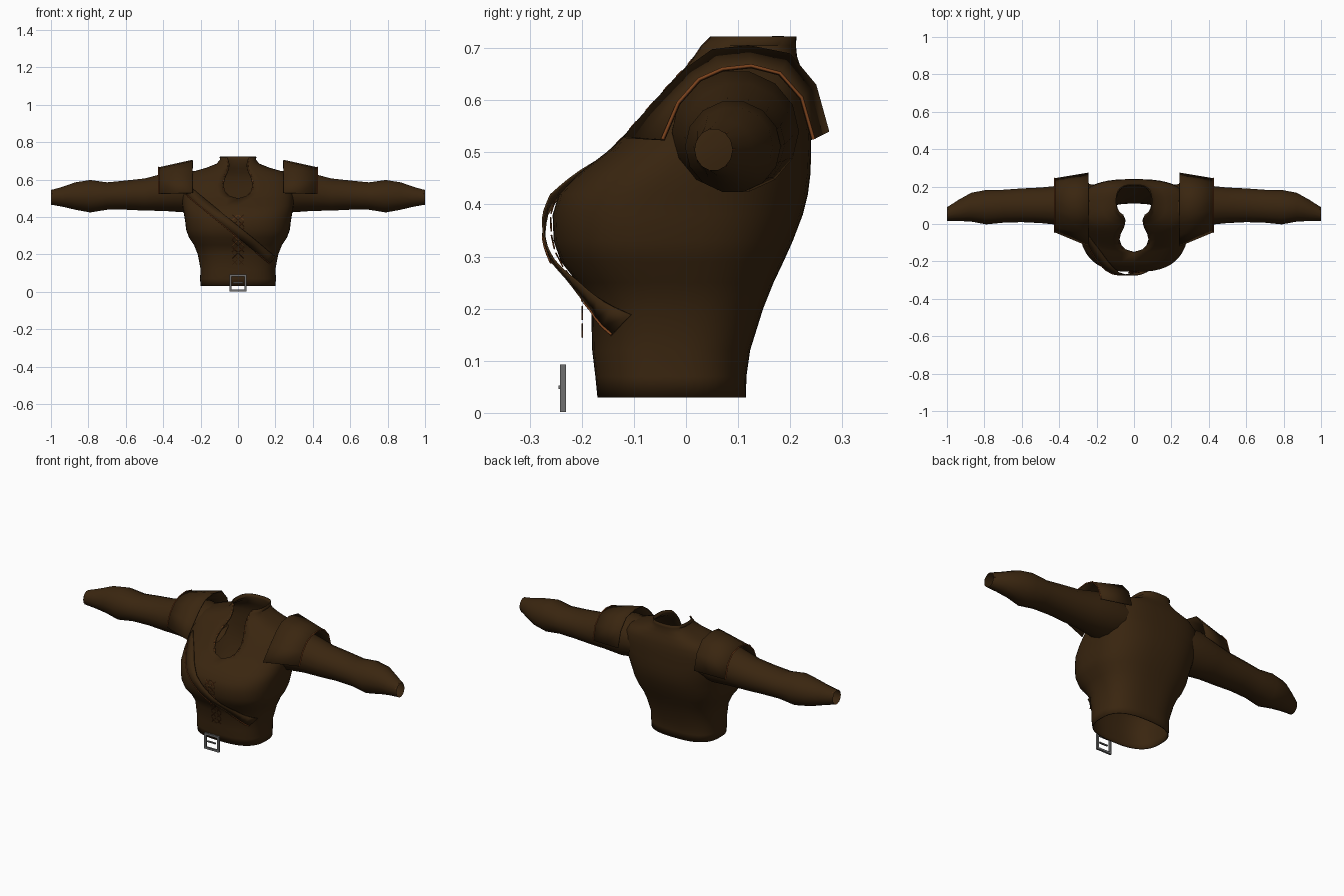
import bpy, bmesh, math
from mathutils import Vector

if "Cube" in bpy.data.objects:
    bpy.data.objects.remove(bpy.data.objects["Cube"])


def material(name, rgb):
    m = bpy.data.materials.new(name)
    m.use_nodes = True
    m.diffuse_color = (*rgb, 1)
    m.node_tree.nodes["Principled BSDF"].inputs["Base Color"].default_value = (*rgb, 1)
    return m


LEATHER = material("dark_brown_leather", (0.042, 0.019, 0.005))
THREAD = material("orange_thread", (0.2, 0.055, 0.012))
METAL = material("grey_metal", (0.16, 0.16, 0.16))


def loft(name, rings, mat, closed=False, thickness=0.0):
    """Skin a list of equally long point rows."""
    bm = bmesh.new()
    rows = [[bm.verts.new(p) for p in ring] for ring in rings]
    for a, b in zip(rows, rows[1:]):
        n = len(a)
        for i in range(n if closed else n - 1):
            j = (i + 1) % n
            bm.faces.new((a[i], a[j], b[j], b[i]))
    bmesh.ops.remove_doubles(bm, verts=bm.verts, dist=0.0005)
    bmesh.ops.recalc_face_normals(bm, faces=bm.faces)
    mesh = bpy.data.meshes.new(name)
    bm.to_mesh(mesh)
    bm.free()
    mesh.materials.append(mat)
    ob = bpy.data.objects.new(name, mesh)
    bpy.context.collection.objects.link(ob)
    bpy.ops.object.select_all(action="DESELECT")
    ob.select_set(True)
    bpy.context.view_layer.objects.active = ob
    bpy.ops.object.shade_smooth_by_angle(angle=math.radians(40))
    if thickness:
        mod = ob.modifiers.new("thickness", "SOLIDIFY")
        mod.thickness = thickness
        mod.offset = -1
    return ob


def cords(name, paths, radius, mat=THREAD):
    """Thin round cords along point paths."""
    cu = bpy.data.curves.new(name, "CURVE")
    cu.dimensions = "3D"
    cu.bevel_depth = radius
    cu.bevel_resolution = 0
    cu.use_fill_caps = True
    for path in paths:
        sp = cu.splines.new("POLY")
        sp.points.add(len(path) - 1)
        for pt, co in zip(sp.points, path):
            pt.co = (*co, 1)
    cu.materials.append(mat)
    ob = bpy.data.objects.new(name, cu)
    bpy.context.collection.objects.link(ob)
    return ob


def box(name, centre, size, mat):
    bpy.ops.mesh.primitive_cube_add(size=1, location=centre)
    ob = bpy.context.object
    ob.name = name
    ob.scale = size
    ob.data.materials.append(mat)
    return ob


# Torso: height, half width, front, back, neck opening half width
TORSO = [
    (0.03, 0.20, -0.170, 0.115, 0), (0.07, 0.203, -0.174, 0.116, 0),
    (0.12, 0.20, -0.18, 0.123, 0), (0.20, 0.215, -0.182, 0.148, 0),
    (0.25, 0.235, -0.208, 0.168, 0), (0.29, 0.262, -0.24, 0.187, 0),
    (0.33, 0.277, -0.254, 0.205, 0), (0.38, 0.283, -0.256, 0.224, 0),
    (0.42, 0.29, -0.244, 0.234, 0), (0.46, 0.297, -0.205, 0.239, 0),
    (0.50, 0.30, -0.153, 0.24, 0), (0.512, 0.30, -0.14, 0.24, 0.045),
    (0.535, 0.30, -0.118, 0.24, 0.068), (0.57, 0.298, -0.088, 0.24, 0.078),
    (0.61, 0.285, -0.052, 0.237, 0.07), (0.64, 0.25, -0.025, 0.23, 0.056),
    (0.663, 0.17, -0.003, 0.22, 0.048), (0.685, 0.115, 0.012, 0.213, 0.047),
    (0.705, 0.097, 0.022, 0.211, 0.052), (0.722, 0.098, 0.036, 0.212, 0.06),
]
BULGE = 0.75


def torso_row(z):
    for a, b in zip(TORSO, TORSO[1:]):
        if a[0] <= z <= b[0]:
            t = (z - a[0]) / (b[0] - a[0])
            return [u + (v - u) * t for u, v in zip(a, b)]


def torso_point(row, angle):
    z, half, front, back, _ = row
    s, c = math.sin(angle), math.cos(angle)
    x = half * math.copysign(abs(s) ** BULGE, s)
    y = (front + back) / 2 - (back - front) / 2 * math.copysign(abs(c) ** BULGE, c)
    return Vector((x, y, z))


def edge_angle(half, x):
    return math.asin(min(1, abs(x) / half) ** (1 / BULGE))


def on_front(x, z, lift):
    row = torso_row(z)
    angle = math.copysign(edge_angle(row[1], x), x)
    return torso_point(row, angle) - Vector((0, lift, 0))


STEPS = 48
rings = []
for row in TORSO:
    gap = edge_angle(row[1], row[4])
    rings.append([torso_point(row, gap + (2 * math.pi - 2 * gap) * i / STEPS)
                  for i in range(STEPS + 1)])
loft("tunic_body", rings, LEATHER, thickness=0.006)

# Stitching around the neck opening
stitches = []
opening = [r for r in TORSO if r[4]]
for a, b in zip(opening, opening[1:]):
    for side in (1, -1):
        ends = [torso_point(r, side * edge_angle(r[1], r[4] + 0.006)) for r in (a, b)]
        stitches.append([ends[0].lerp(ends[1], 0.25), ends[0].lerp(ends[1], 0.7)])
cords("neck_stitching", stitches, 0.0015)

# Sleeves: distance out, centre y, depth radius, centre z, height radius
SLEEVE = [
    (0.20, 0.09, 0.12, 0.54, 0.10), (0.29, 0.095, 0.122, 0.54, 0.118),
    (0.40, 0.10, 0.105, 0.532, 0.102), (0.50, 0.10, 0.095, 0.52, 0.088),
    (0.60, 0.10, 0.09, 0.517, 0.08), (0.70, 0.095, 0.088, 0.512, 0.075),
    (0.79, 0.09, 0.092, 0.511, 0.089), (0.87, 0.09, 0.077, 0.512, 0.075),
    (0.94, 0.072, 0.056, 0.508, 0.054), (1.00, 0.053, 0.036, 0.505, 0.04),
]
# Shoulder guard arches (y, z), neck side and arm side
INNER = [(-0.12, 0.53), (-0.06, 0.60), (0.0, 0.662), (0.05, 0.698),
         (0.12, 0.706), (0.20, 0.69), (0.25, 0.63), (0.275, 0.54)]
OUTER = [(-0.045, 0.525), (-0.015, 0.595), (0.025, 0.64), (0.07, 0.66),
         (0.125, 0.666), (0.18, 0.652), (0.222, 0.605), (0.245, 0.525)]
for side, word in ((1, "left"), (-1, "right")):
    rings = [[(side * x, cy + ry * math.cos(a), cz + rz * math.sin(a))
              for a in (math.tau * i / 14 for i in range(14))]
             for x, cy, ry, cz, rz in SLEEVE]
    loft(word + "_sleeve", rings, LEATHER, closed=True)

    cuff = [Vector(p) for p in rings[-1]]
    inner_cuff = [Vector(p).lerp(q, 0.85) for p, q in zip(rings[-2], cuff)]
    cords(word + "_cuff_stitching",
          [[p, q] for p, q in zip(inner_cuff[::2], cuff[::2])], 0.001)

    arches = []
    for t in (0, 0.5, 1):
        x = side * (0.243 + 0.18 * t)
        arches.append([(x, a[0] + (b[0] - a[0]) * t, a[1] + (b[1] - a[1]) * t)
                       for a, b in zip(INNER, OUTER)])
    loft(word + "_shoulder_guard", arches, LEATHER, thickness=0.005)
    cords(word + "_guard_trim", [arches[-1]], 0.0035)

# Diagonal chest strap standing slightly off the chest
edge, top = [], []
for i in range(25):
    t = i / 24
    x, z = -0.28 + 0.45 * t, 0.52 - 0.37 * t
    lift = 0.008 + 0.013 * math.sin(math.pi * t)
    edge.append(on_front(x, z, lift))
    top.append(on_front(x + 0.03, z + 0.038, lift))
loft("chest_strap", [edge, top], LEATHER, thickness=0.004)
cords("strap_trim", [edge[:16], edge[20:]], 0.003)

# Crossed lacing in two columns
laces = []
for row in range(8):
    z = 0.145 + 0.034 * row
    for cx in (-0.017, 0.017):
        for lean in (1, -1):
            ends = [on_front(cx - 0.013 * lean * k, z + 0.013 + 0.013 * k, 0.004)
                    for k in (-1, 1)]
            for p in ends:
                p.y = min(p.y, -0.199)
            laces.append(ends)
cords("chest_lacing", laces, 0.0016)

# Belt buckle
Y = -0.236
for s in (1, -1):
    box("buckle_side", (s * 0.041, Y, 0.047), (0.011, 0.011, 0.09), METAL)
    box("buckle_bar", (0, Y, 0.047 + s * 0.04), (0.092, 0.011, 0.011), METAL)
box("buckle_prong", (0, Y - 0.005, 0.049), (0.052, 0.008, 0.007), METAL)
